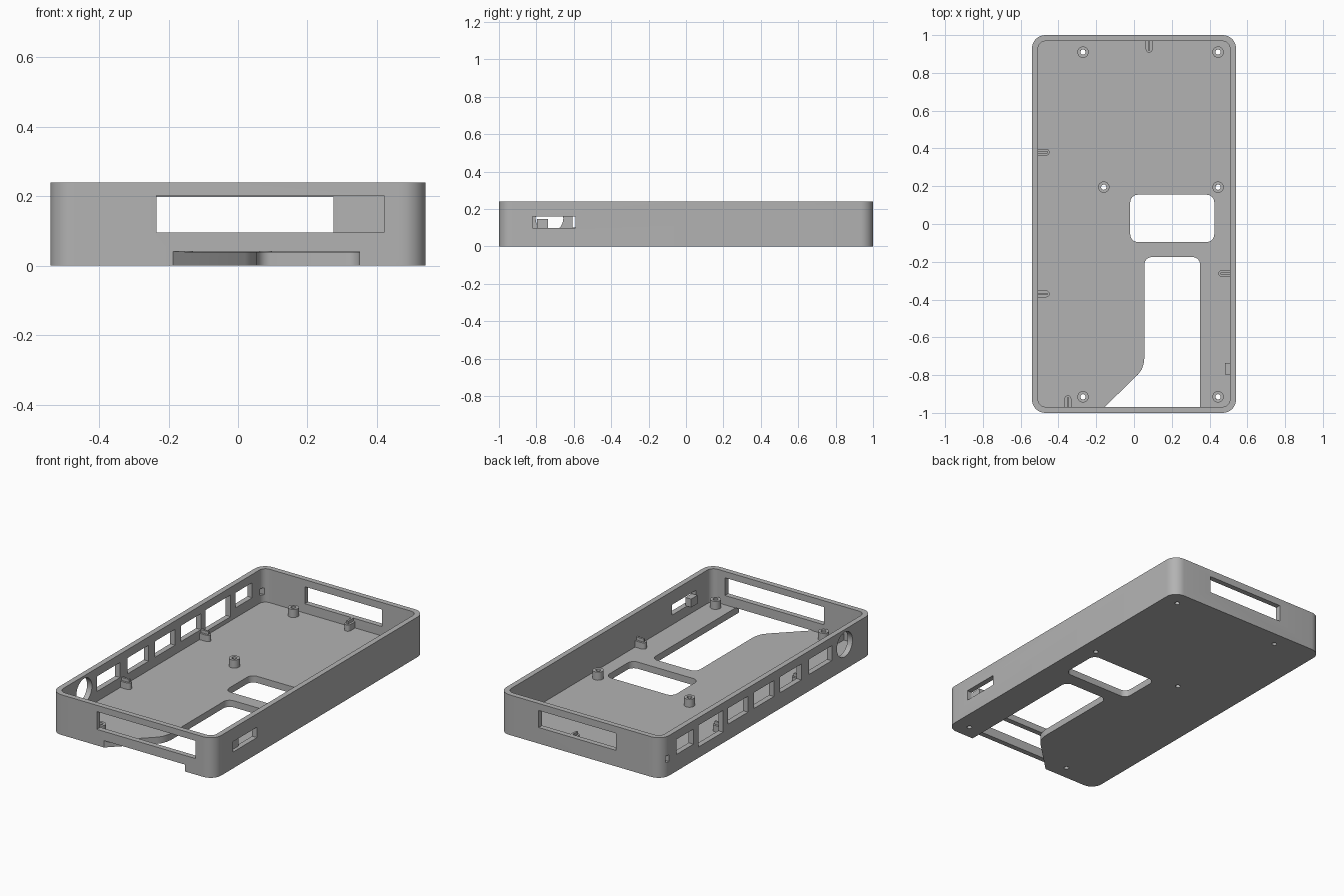
import bpy, bmesh, math

if "Cube" in bpy.data.objects:
    bpy.data.objects.remove(bpy.data.objects["Cube"])

grey = bpy.data.materials.new("plain grey")
grey.diffuse_color = (0.45, 0.45, 0.45, 1)
grey.use_nodes = True
grey.node_tree.nodes["Principled BSDF"].inputs["Base Color"].default_value = grey.diffuse_color


def rounded(x0, x1, y0, y1, r, n=8):
    """Rounded rectangle outline."""
    pts = []
    for cx, cy, a in ((x1 - r, y1 - r, 0), (x0 + r, y1 - r, 90),
                      (x0 + r, y0 + r, 180), (x1 - r, y0 + r, 270)):
        for i in range(n + 1):
            t = math.radians(a + 90 * i / n)
            pts.append((cx + r * math.cos(t), cy + r * math.sin(t)))
    return pts


def circle(cx, cy, r, n=32):
    return [(cx + r * math.cos(2 * math.pi * i / n), cy + r * math.sin(2 * math.pi * i / n))
            for i in range(n)]


def prism(bm, pts, lo, hi, axis="z"):
    """Extrude an outline along z, or a (y, z) outline along x."""
    def place(p, h):
        return (p[0], p[1], h) if axis == "z" else (h, p[0], p[1])
    a = [bm.verts.new(place(p, lo)) for p in pts]
    b = [bm.verts.new(place(p, hi)) for p in pts]
    n = len(pts)
    bm.faces.new(a[::-1])
    bm.faces.new(b)
    for i in range(n):
        j = (i + 1) % n
        bm.faces.new((a[i], a[j], b[j], b[i]))


def box(bm, x0, x1, y0, y1, z0, z1):
    prism(bm, [(x0, y0), (x1, y0), (x1, y1), (x0, y1)], z0, z1)


def finish(bm, name):
    bmesh.ops.recalc_face_normals(bm, faces=bm.faces[:])
    me = bpy.data.meshes.new(name)
    bm.to_mesh(me)
    bm.free()
    me.materials.append(grey)
    ob = bpy.data.objects.new(name, me)
    bpy.context.collection.objects.link(ob)
    return ob


def activate(ob):
    bpy.ops.object.select_all(action="DESELECT")
    ob.select_set(True)
    bpy.context.view_layer.objects.active = ob


def cut(ob, cutter):
    m = ob.modifiers.new("cut", "BOOLEAN")
    m.operation, m.solver, m.object = "DIFFERENCE", "EXACT", cutter
    activate(ob)
    bpy.ops.object.modifier_apply(modifier=m.name)
    bpy.data.objects.remove(cutter)


def smooth(ob):
    activate(ob)
    bpy.ops.object.shade_smooth_by_angle(angle=math.radians(30))


FLOOR = 0.04
posts = [(-.27, .91), (.445, .91), (-.16, .195), (.445, .195), (-.27, -.915), (.445, -.915)]

# Tray: outer block hollowed by the cavity
bm = bmesh.new()
prism(bm, rounded(-.54, .54, -1, 1, .07), 0, .24)
tray = finish(bm, "tray")
bm = bmesh.new()
prism(bm, rounded(-.508, .508, -.968, .968, .04), FLOOR, .4)
cut(tray, finish(bm, "cavity_cutter"))

# Openings in floor and walls
bm = bmesh.new()
prism(bm, rounded(-.02, .425, -.095, .155, .04), -.1, .06)
slot = [p for p in rounded(.055, .35, -1.1, -.175, .04) if p[1] > -.5]
slot += [(.055, -.71), (.051, -.74), (.04, -.772), (.02, -.798), (-.29, -1.1), (.35, -1.1)]
prism(bm, slot, -.1, FLOOR + .001)
for x, y in posts:
    prism(bm, circle(x, y, .014, 20), -.1, .06)
box(bm, -.235, .42, -1.1, -.9, .096, .202)       # front window
box(bm, -.235, .275, .9, 1.1, .096, .198)        # back window
box(bm, .45, .6, -.82, -.592, .098, .16)         # right switch slot
for y0, y1, z0, z1 in ((.70, .86, .10, .19), (.42, .655, .065, .195), (.185, .375, .095, .19),
                       (-.06, .13, .095, .19), (-.32, -.12, .095, .19), (-.608, -.39, .10, .19),
                       (.932, .958, .085, .125)):
    box(bm, -.6, -.45, y0, y1, z0, z1)           # left ports
prism(bm, circle(-.73, .15, .074), -.6, -.45, "x")  # round port
cut(tray, finish(bm, "opening_cutter"))
smooth(tray)

# Screw posts with through holes
for i, (x, y) in enumerate(posts):
    bm = bmesh.new()
    outer, inner = circle(x, y, .03, 24), circle(x, y, .014, 24)
    rings = [[bm.verts.new((*p, z)) for p in ring]
             for ring, z in ((outer, FLOOR), (outer, .088), (inner, .088), (inner, FLOOR))]
    for a, b in zip(rings, rings[1:]):
        for k in range(24):
            j = (k + 1) % 24
            bm.faces.new((a[k], a[j], b[j], b[k]))
    smooth(finish(bm, f"screw_post_{i + 1}"))

# Board supports: round-ended block with a raised rib, pointing inward from a wall
for i, (x, y, turn) in enumerate(((-.51, .38, 0), (-.51, -.37, 0), (.51, -.262, 180),
                                  (.08, .97, -90), (-.35, -.97, 90))):
    bm = bmesh.new()
    end = [(.045 + .018 * math.cos(t), .018 * math.sin(t))
           for t in (math.radians(-90 + 22.5 * k) for k in range(9))]
    prism(bm, [(0, -.018)] + end + [(0, .018)], FLOOR - .001, .078)
    box(bm, 0, .052, -.006, .006, .077, .096)
    c, s = math.cos(math.radians(turn)), math.sin(math.radians(turn))
    for v in bm.verts:
        v.co = (x + v.co.x * c - v.co.y * s, y + v.co.x * s + v.co.y * c, v.co.z)
    smooth(finish(bm, f"board_support_{i + 1}"))

# Small block behind the switch slot
bm = bmesh.new()
box(bm, .482, .52, -.797, -.737, .096, .146)
finish(bm, "switch_block")
